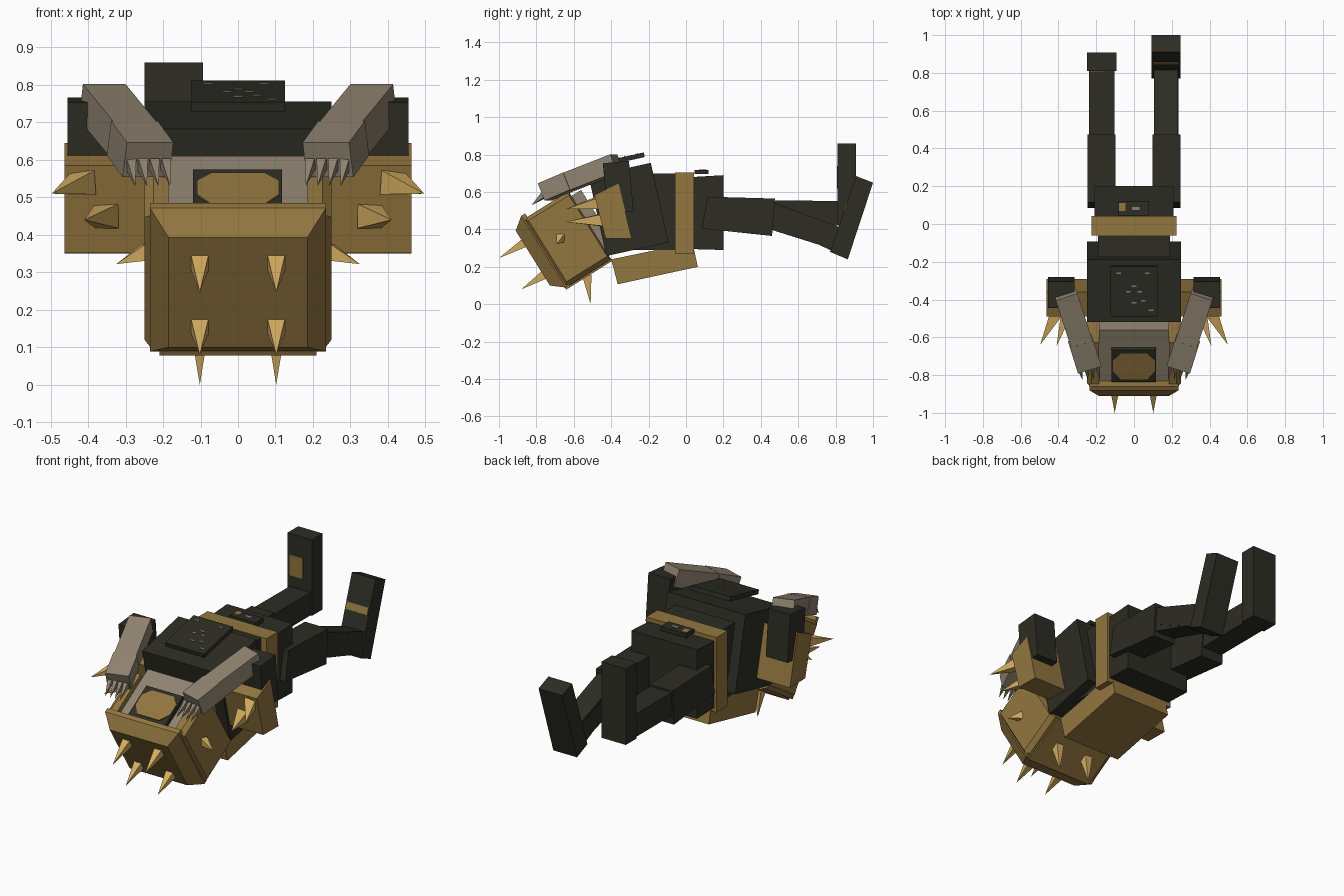
import bpy, bmesh, math
from mathutils import Vector

if "Cube" in bpy.data.objects:
    bpy.data.objects.remove(bpy.data.objects["Cube"])


def mat(name, c):
    m = bpy.data.materials.new(name)
    m.diffuse_color = (*c, 1)
    m.use_nodes = True
    m.node_tree.nodes["Principled BSDF"].inputs["Base Color"].default_value = m.diffuse_color
    return m


DARK = mat("dark_cloth", (0.026, 0.026, 0.018))
BRASS = mat("brass", (0.29, 0.18, 0.05))
GREY = mat("warm_grey", (0.28, 0.23, 0.165))
GOLD = mat("spike_gold", (0.66, 0.42, 0.12))


def hull(name, pts, m):
    """Convex flat-faced solid through the given points."""
    bm = bmesh.new()
    for p in pts:
        bm.verts.new(p)
    bmesh.ops.convex_hull(bm, input=bm.verts[:])
    bmesh.ops.dissolve_limit(bm, angle_limit=0.002, verts=bm.verts[:], edges=bm.edges[:])
    bmesh.ops.recalc_face_normals(bm, faces=bm.faces[:])
    me = bpy.data.meshes.new(name)
    bm.to_mesh(me)
    bm.free()
    me.materials.append(m)
    ob = bpy.data.objects.new(name, me)
    bpy.context.collection.objects.link(ob)
    return ob


def prism(name, x0, x1, yz, m):
    """Side profile in y,z extruded from x0 to x1."""
    return hull(name, [(x, y, z) for x in (x0, x1) for y, z in yz], m)


def rect(y0, y1, z0, z1):
    return [(y0, z0), (y1, z0), (y1, z1), (y0, z1)]


def tilted(cy, cz, ly, lz, deg):
    """Rectangle in y,z turned by deg."""
    c, s = math.cos(math.radians(deg)), math.sin(math.radians(deg))
    return [(cy + c * u - s * v, cz + s * u + c * v)
            for u, v in rect(-ly / 2, ly / 2, -lz / 2, lz / 2)]


def bar(name, p, q, w, h, m):
    """Box along p-q; a zero end size makes a spike."""
    p, q = Vector(p), Vector(q)
    d = (q - p).normalized()
    ref = Vector((0, 0, 1)) if abs(d.z) < 0.9 else Vector((0, 1, 0))
    side = d.cross(ref).normalized()
    up = side.cross(d)
    w2, h2 = (w, h) if m is not GOLD and "claw" not in name else (0, 0)
    pts = [p + side * w * i / 2 + up * h * j / 2 for i in (-1, 1) for j in (-1, 1)]
    if w2:
        pts += [q + side * w2 * i / 2 + up * h2 * j / 2 for i in (-1, 1) for j in (-1, 1)]
    else:
        pts.append(q)
    return hull(name, pts, m)


# Torso, waist and belly guard
prism("chest", -0.25, 0.25, tilted(-0.307, 0.507, 0.34, 0.435, 12.5), DARK)
prism("waist", -0.19, 0.19, rect(-0.28, 0, 0.29, 0.70), DARK)
prism("belt", -0.225, 0.225, rect(-0.06, 0.043, 0.27, 0.705), BRASS)
prism("hips", -0.21, 0.21, [(0.03, 0.295), (0.2, 0.29), (0.2, 0.69), (0.03, 0.68)], DARK)
prism("belly_guard", -0.19, 0.19,
      [(-0.365, 0.107), (0.063, 0.2), (0.035, 0.33), (-0.40, 0.24)], BRASS)

# Back plates with worn specks
prism("back_plate", -0.125, 0.125, tilted(-0.355, 0.77, 0.27, 0.025, 12.5), DARK)
for i, (x, t) in enumerate([(-0.03, 0.0), (0.03, 0.0), (0.0, 0.03), (0.0, -0.06),
                            (0.05, -0.05), (-0.08, 0.1), (0.07, 0.1), (0.09, -0.1)]):
    y, z = -0.355 + t * 0.976 - 0.003, 0.77 + t * 0.216 + 0.0135
    prism(f"back_speck_{i}", x - 0.012, x + 0.012, tilted(y, z, 0.008, 0.004, 12.5), GREY)
prism("hip_plate", -0.085, 0.08, rect(0.045, 0.12, 0.695, 0.718), DARK)
prism("hip_speck", -0.01, 0.03, rect(0.075, 0.09, 0.718, 0.721), GREY)
prism("hip_patch", -0.08, -0.045, rect(0.07, 0.11, 0.718, 0.721), BRASS)

# Head frame: a runs forward and down, b runs up out of the neck
ANG = math.radians(32)
CA, SA = math.cos(ANG), math.sin(ANG)


def H(a, b):
    return (-0.40 - CA * a - SA * b, 0.24 - SA * a + CA * b)


def hrect(a0, a1, b0, b1):
    return [H(a0, b0), H(a1, b0), H(a1, b1), H(a0, b1)]


prism("head", -0.185, 0.185, hrect(-0.06, 0.28, 0.03, 0.40), GREY)
prism("head_plate", -0.12, 0.117, hrect(0.05, 0.25, 0.40, 0.425), DARK)
hull("head_plate_patch",
     [(x, *H(0.15 + da, b)) for b in (0.425, 0.429)
      for x, da in [(-0.11, -0.04), (-0.07, -0.08), (0.07, -0.08), (0.11, -0.04),
                    (0.11, 0.03), (0.07, 0.08), (-0.07, 0.08), (-0.11, 0.03)]], BRASS)

# Helmet shell: base, bevelled sides and bevelled front
prism("helmet_base", -0.21, 0.21, hrect(0, 0.29, -0.01, 0.04), BRASS)
for s, n in ((-1, "left"), (1, "right")):
    hull(f"helmet_side_{n}",
         [(s * 0.185, *p) for p in hrect(0, 0.285, 0.0, 0.43)]
         + [(s * 0.225, *p) for p in hrect(0, 0.285, 0.0, 0.43)]
         + [(s * 0.25, *p) for p in hrect(0.01, 0.265, 0.025, 0.41)], BRASS)
hull("helmet_front",
     [(x, *p) for x in (-0.235, 0.235) for p in hrect(0.26, 0.285, 0.0, 0.452)]
     + [(x, *H(0.352, b)) for x in (-0.185, 0.185) for b in (0.055, 0.40)], BRASS)

for s, n in ((-1, "left"), (1, "right")):
    # Helmet spikes
    x = s * 0.102
    bar(f"upper_front_spike_{n}", (x, *H(0.34, 0.32)), (x, -1.0, 0.247), 0.05, 0.05, GOLD)
    bar(f"lower_front_spike_{n}", (x, *H(0.34, 0.12)), (x, -0.88, 0.08), 0.05, 0.05, GOLD)
    bar(f"chin_spike_{n}", (x, -0.53, 0.155), (x, -0.51, 0.0), 0.05, 0.05, GOLD)
    bar(f"side_spike_{n}", (s * 0.245, *H(0.17, 0.24)), (s * 0.325, -0.69, 0.322),
        0.045, 0.045, GOLD)

    # Shoulder guard with two spikes
    prism(f"shoulder_guard_{n}", s * 0.24, s * 0.463,
          [(-0.49, 0.585), (-0.36, 0.645), (-0.29, 0.35), (-0.43, 0.352)], BRASS)
    bar(f"shoulder_spike_outer_{n}", (s * 0.41, -0.47, 0.54), (s * 0.497, -0.64, 0.51),
        0.065, 0.065, GOLD)
    bar(f"shoulder_spike_inner_{n}", (s * 0.35, -0.45, 0.45), (s * 0.41, -0.645, 0.44),
        0.065, 0.065, GOLD)

    # Arm: upper arm, forearm, hand and claws
    bar(f"upper_arm_{n}", (s * 0.385, -0.375, 0.76), (s * 0.385, -0.35, 0.49),
        0.14, 0.14, DARK)
    bar(f"forearm_{n}", (s * 0.362, -0.37, 0.755), (s * 0.28, -0.625, 0.655),
        0.12, 0.10, GREY)
    bar(f"hand_{n}", (s * 0.282, -0.62, 0.658), (s * 0.24, -0.755, 0.60),
        0.13, 0.10, GREY)
    for i in range(4):
        cx = 0.193 + i * 0.031
        bar(f"claw_{n}_{i}", (s * cx, -0.745 - 0.004 * i, 0.59),
            (s * (cx - 0.012), -0.825, 0.53), 0.026, 0.035, GREY)

    # Thigh
    prism(f"thigh_{n}", s * 0.097, s * 0.245,
          [(0.115, 0.575), (0.085, 0.405), (0.46, 0.365), (0.475, 0.565)], DARK)

# Left lower leg lies level with the foot upright
prism("shin_left", -0.237, -0.103, [(0.45, 0.555), (0.45, 0.42), (0.85, 0.42), (0.85, 0.552)], DARK)
prism("foot_left", -0.25, -0.093, rect(0.81, 0.908, 0.42, 0.86), DARK)
prism("foot_patch_left", -0.235, -0.15, rect(0.806, 0.811, 0.62, 0.74), BRASS)

# Right lower leg drops and the foot leans back
prism("shin_right", 0.105, 0.235, [(0.475, 0.52), (0.46, 0.44), (0.79, 0.28), (0.83, 0.40)], DARK)
prism("shin_right_top", 0.107, 0.233, [(0.45, 0.55), (0.45, 0.40), (0.80, 0.29), (0.84, 0.405)], DARK)
foot = [(0.91, 0.685), (1.0, 0.65), (0.865, 0.24), (0.77, 0.28)]
prism("foot_right", 0.093, 0.245, foot, DARK)
prism("foot_stripe_right", 0.1, 0.238,
      [(0.842, 0.50), (0.855, 0.538), (0.859, 0.535), (0.847, 0.497)], BRASS)
